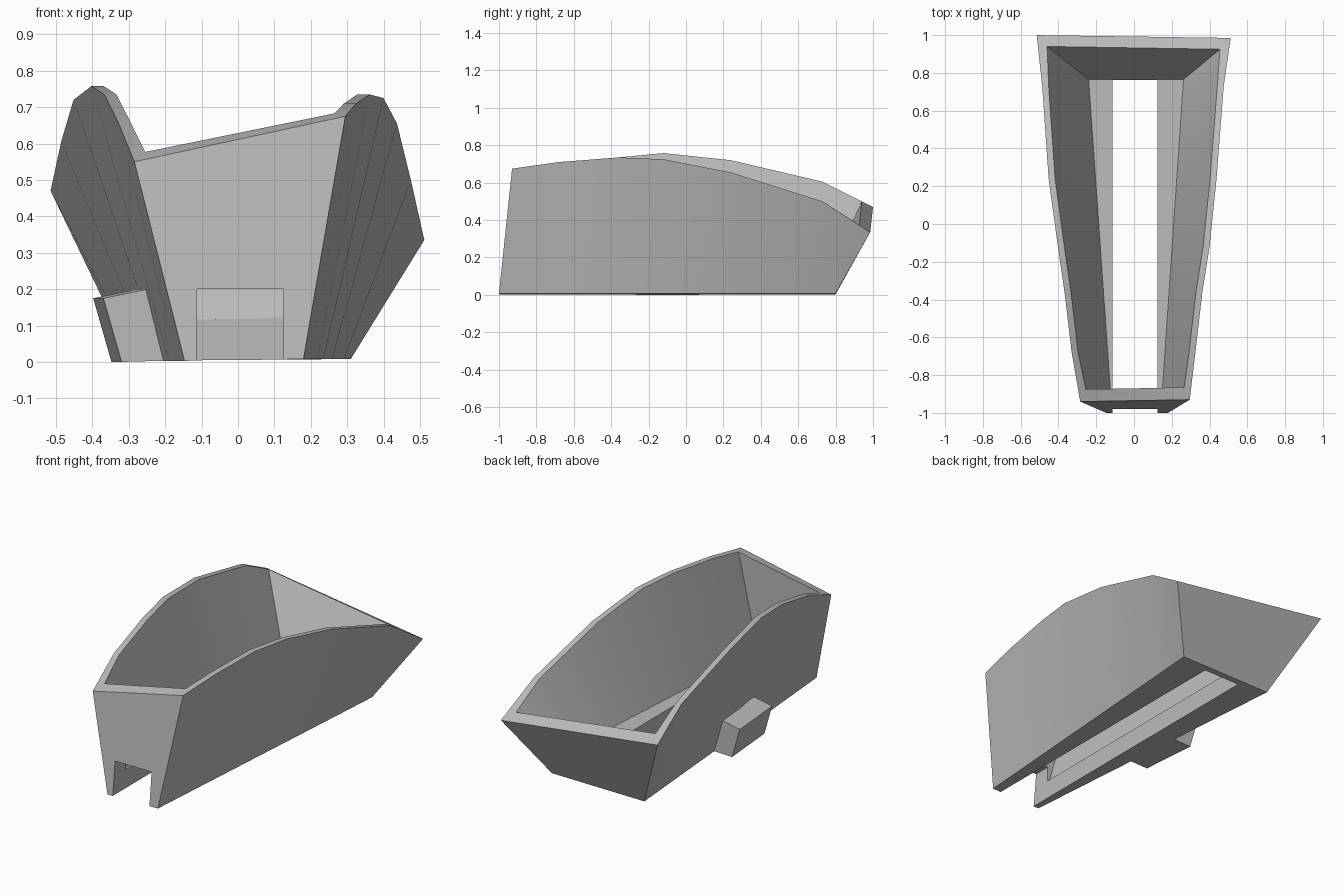
import bpy, bmesh, math
from mathutils import Vector

cube = bpy.data.objects.get("Cube")
if cube:
    bpy.data.objects.remove(cube)

grey = bpy.data.materials.new("plain_grey")
grey.use_nodes = True
grey.diffuse_color = (0.5, 0.5, 0.5, 1)
grey.node_tree.nodes["Principled BSDF"].inputs["Base Color"].default_value = (0.5, 0.5, 0.5, 1)


def make_object(name, bm):
    bmesh.ops.recalc_face_normals(bm, faces=bm.faces)
    mesh = bpy.data.meshes.new(name)
    bm.to_mesh(mesh)
    bm.free()
    mesh.materials.append(grey)
    obj = bpy.data.objects.new(name, mesh)
    bpy.context.collection.objects.link(obj)
    return obj


def activate(obj):
    bpy.ops.object.select_all(action='DESELECT')
    obj.select_set(True)
    bpy.context.view_layer.objects.active = obj


def straight_edge(front, back, stations):
    return [Vector(front).lerp(Vector(back), t) for t in stations]


def block(name, low, high):
    bm = bmesh.new()
    bmesh.ops.create_cube(bm, size=1)
    low, high = Vector(low), Vector(high)
    for v in bm.verts:
        v.co = (low + high) / 2 + v.co * (high - low)
    return make_object(name, bm)


# Curved outer rim of each side wall, front to back
rim_left = [(-0.285, -0.94, 0.55), (-0.33, -0.68, 0.66), (-0.368, -0.36, 0.735),
            (-0.403, -0.12, 0.758), (-0.452, 0.24, 0.72), (-0.486, 0.73, 0.605),
            (-0.515, 1.0, 0.47)]
rim_right = [(0.295, -0.93, 0.675), (0.325, -0.68, 0.71), (0.362, -0.36, 0.735),
             (0.40, -0.12, 0.725), (0.437, 0.24, 0.655), (0.475, 0.73, 0.50),
             (0.512, 0.985, 0.335)]
stations = [(p[1] + 0.94) / 1.94 for p in rim_left]


def inner_rim(rim, shift, front, back):
    middle = [Vector(p) + Vector((shift, 0, 0)) for p in rim[1:-1]]
    return [Vector(front)] + middle + [Vector(back)]


# Each ring of the shell is a left edge and a right edge
rings = [
    (straight_edge((-0.147, -1, 0.003), (-0.29, 0.8, 0.003), stations),
     straight_edge((0.18, -1, 0.008), (0.31, 0.8, 0.008), stations)),
    (rim_left, rim_right),
    (inner_rim(rim_left, 0.034, (-0.255, -0.875, 0.577), (-0.46, 0.94, 0.50)),
     inner_rim(rim_right, -0.034, (0.265, -0.865, 0.683), (0.455, 0.925, 0.375))),
    (straight_edge((-0.125, -0.88, 0.113), (-0.24, 0.765, 0.113), stations),
     straight_edge((0.15, -0.88, 0.125), (0.262, 0.765, 0.125), stations)),
]

# Hollow shell: walls join the rings, strips close underside and floor
bm = bmesh.new()
loops = []
for left, right in rings:
    loops.append([bm.verts.new(p) for p in list(left) + list(reversed(right))])
count = len(loops[0])
for a, b in zip(loops, loops[1:]):
    for i in range(count):
        j = (i + 1) % count
        bm.faces.new((a[i], a[j], b[j], b[i]))
for loop in (loops[0], loops[-1]):
    for i in range(len(stations) - 1):
        bm.faces.new((loop[i], loop[i + 1], loop[-2 - i], loop[-1 - i]))
shell = make_object("shell", bm)

# Long floor slot that runs out through the front wall
cutter = block("slot_cutter", (-0.113, -1.2, -0.1), (0.125, 0.762, 0.2))
cutter.hide_render = True
activate(shell)
cut = shell.modifiers.new("slot", 'BOOLEAN')
cut.operation = 'DIFFERENCE'
cut.solver = 'EXACT'
cut.object = cutter
bpy.ops.object.modifier_apply(modifier=cut.name)
bpy.data.objects.remove(cutter)
activate(shell)
bpy.ops.object.shade_smooth_by_angle(angle=math.radians(25))

# Tilted lug on one side wall, swept from its front outline
outline = [(-0.37, 0.175), (-0.225, 0.205), (-0.175, 0.004), (-0.32, 0.0)]
bm = bmesh.new()
front = bm.faces.new([bm.verts.new((x, -0.27, z)) for x, z in outline])
swept = bmesh.ops.extrude_face_region(bm, geom=[front], use_keep_orig=True)
for v in swept["geom"]:
    if isinstance(v, bmesh.types.BMVert):
        v.co += Vector((-0.028, 0.34, 0))
make_object("side_lug", bm)
